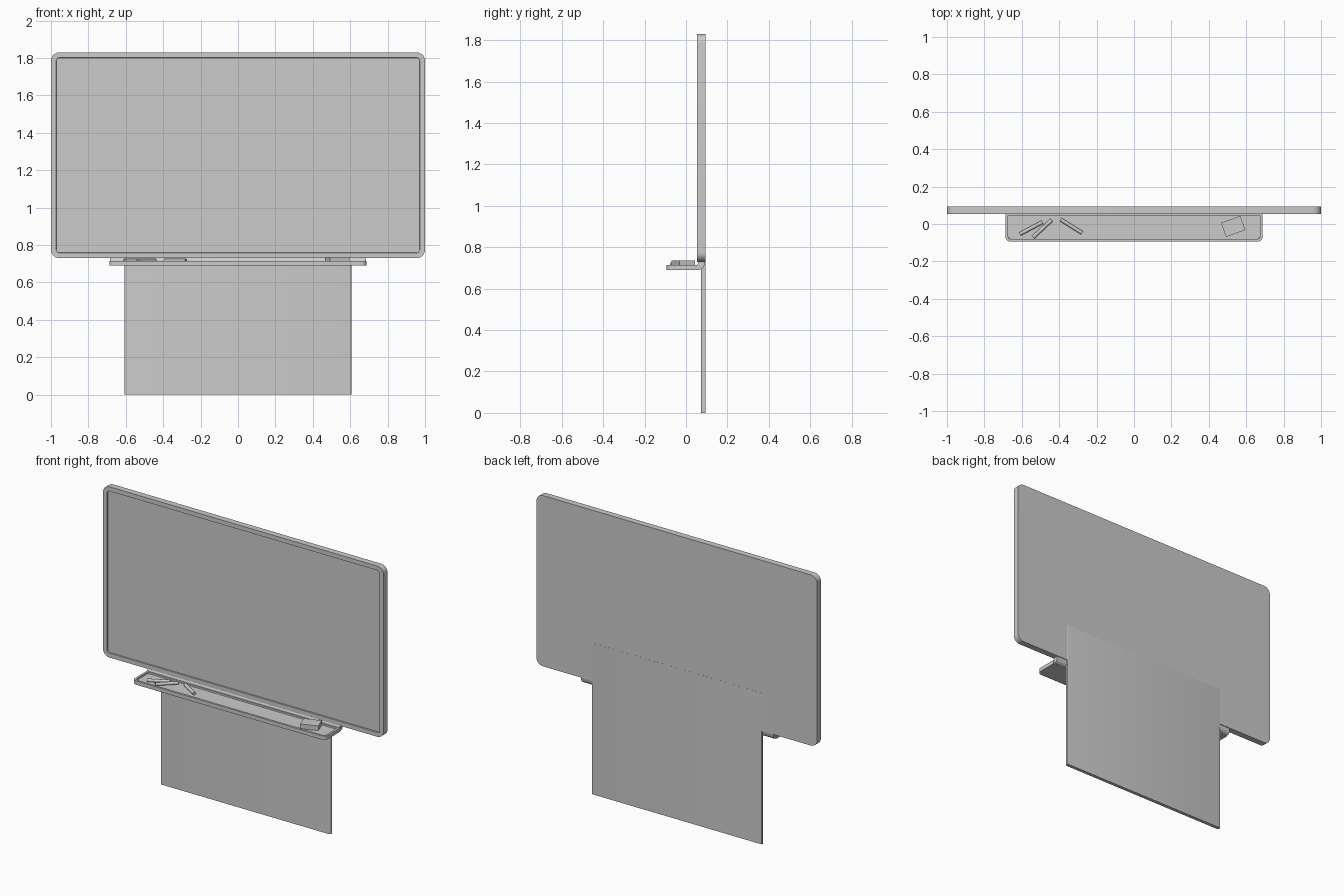
import bpy, bmesh, math
from mathutils import Matrix

if "Cube" in bpy.data.objects:
    bpy.data.objects.remove(bpy.data.objects["Cube"])


def rounded(x0, x1, y0, y1, radii, seg=8):
    """Rounded rectangle, counter-clockwise from the lower left corner."""
    pts = []
    corners = [(x0, y0, 1, 1, 180), (x1, y0, -1, 1, 270),
               (x1, y1, -1, -1, 0), (x0, y1, 1, -1, 90)]
    for (x, y, sx, sy, start), r in zip(corners, radii):
        if r == 0:
            pts.append((x, y))
            continue
        for i in range(seg + 1):
            a = math.radians(start + 90 * i / seg)
            pts.append((x + sx * r + r * math.cos(a), y + sy * r + r * math.sin(a)))
    return pts


def finish(name, bm, matrix=None, bevel=0):
    if matrix:
        bm.transform(matrix)
    bmesh.ops.recalc_face_normals(bm, faces=bm.faces)
    me = bpy.data.meshes.new(name)
    bm.to_mesh(me)
    bm.free()
    ob = bpy.data.objects.new(name, me)
    bpy.context.collection.objects.link(ob)
    if bevel:
        m = ob.modifiers.new("soft_edges", 'BEVEL')
        m.width, m.segments, m.limit_method = bevel, 2, 'ANGLE'
    bpy.context.view_layer.objects.active = ob
    ob.select_set(True)
    bpy.ops.object.shade_smooth_by_angle(angle=math.radians(35))
    ob.select_set(False)
    return ob


def slab(name, pts, h0, h1, matrix=None, rim=0, depth=0, bevel=0):
    """Extrude an outline, with an optional recess inside a rim on the top."""
    bm = bmesh.new()
    face = bm.faces.new([bm.verts.new((x, y, h0)) for x, y in pts])
    new = bmesh.ops.extrude_face_region(bm, geom=[face], use_keep_orig=True)["geom"]
    bmesh.ops.translate(bm, verts=[g for g in new if isinstance(g, bmesh.types.BMVert)],
                        vec=(0, 0, h1 - h0))
    bmesh.ops.recalc_face_normals(bm, faces=bm.faces)
    if rim:
        top = max(bm.faces, key=lambda f: f.calc_center_median().z)
        bmesh.ops.inset_individual(bm, faces=[top], thickness=rim, use_even_offset=True)
        bmesh.ops.inset_individual(bm, faces=[top], thickness=0.001, depth=-depth,
                                   use_even_offset=True)
    return finish(name, bm, matrix, bevel)


# Board: outline in xz, raised frame facing -y
upright = Matrix.Rotation(math.radians(90), 4, 'X')
slab("board", rounded(-1, 1, 0.73, 1.83, [0.045] * 4), -0.094, -0.054,
     upright, rim=0.028, depth=0.008)

# Support panel down to the floor, lapping behind the board
slab("support_panel", rounded(-0.606, 0.606, 0.0725, 0.0945, [0.01, 0.01, 0.002, 0.002], 5),
     0, 0.975)

# Tray with rounded front corners and a shallow recess
slab("tray", rounded(-0.688, 0.688, -0.0945, 0.06, [0.028, 0.028, 0, 0]), 0.69, 0.715,
     rim=0.014, depth=0.009)

# Tray bracket curving up to the underside of the board
profile = [(0.055, 0.69), (0.07, 0.692), (0.081, 0.698), (0.088, 0.71), (0.09, 0.732),
           (0.064, 0.732), (0.058, 0.722), (0.055, 0.715)]
along_x = Matrix(((0, 0, 1, 0), (1, 0, 0, 0), (0, 1, 0, 0), (0, 0, 0, 1)))
slab("tray_bracket", profile, -0.685, 0.685, along_x)

# Marker pens lying in the tray
for i, (x, y, deg) in enumerate([(-0.55, -0.022, 28), (-0.49, -0.025, 43), (-0.335, -0.012, -32)]):
    bm = bmesh.new()
    bmesh.ops.create_cone(bm, cap_ends=True, segments=16, radius1=0.010, radius2=0.010, depth=0.135)
    finish(f"marker_{i + 1}", bm,
           Matrix.Translation((x, y, 0.717)) @ Matrix.Rotation(math.radians(deg), 4, 'Z')
           @ Matrix.Rotation(math.radians(90), 4, 'Y'))

# Eraser block
slab("eraser", rounded(-0.055, 0.055, -0.04, 0.04, [0] * 4), 0.706, 0.736,
     Matrix.Translation((0.53, -0.013, 0)) @ Matrix.Rotation(math.radians(20), 4, 'Z'))
